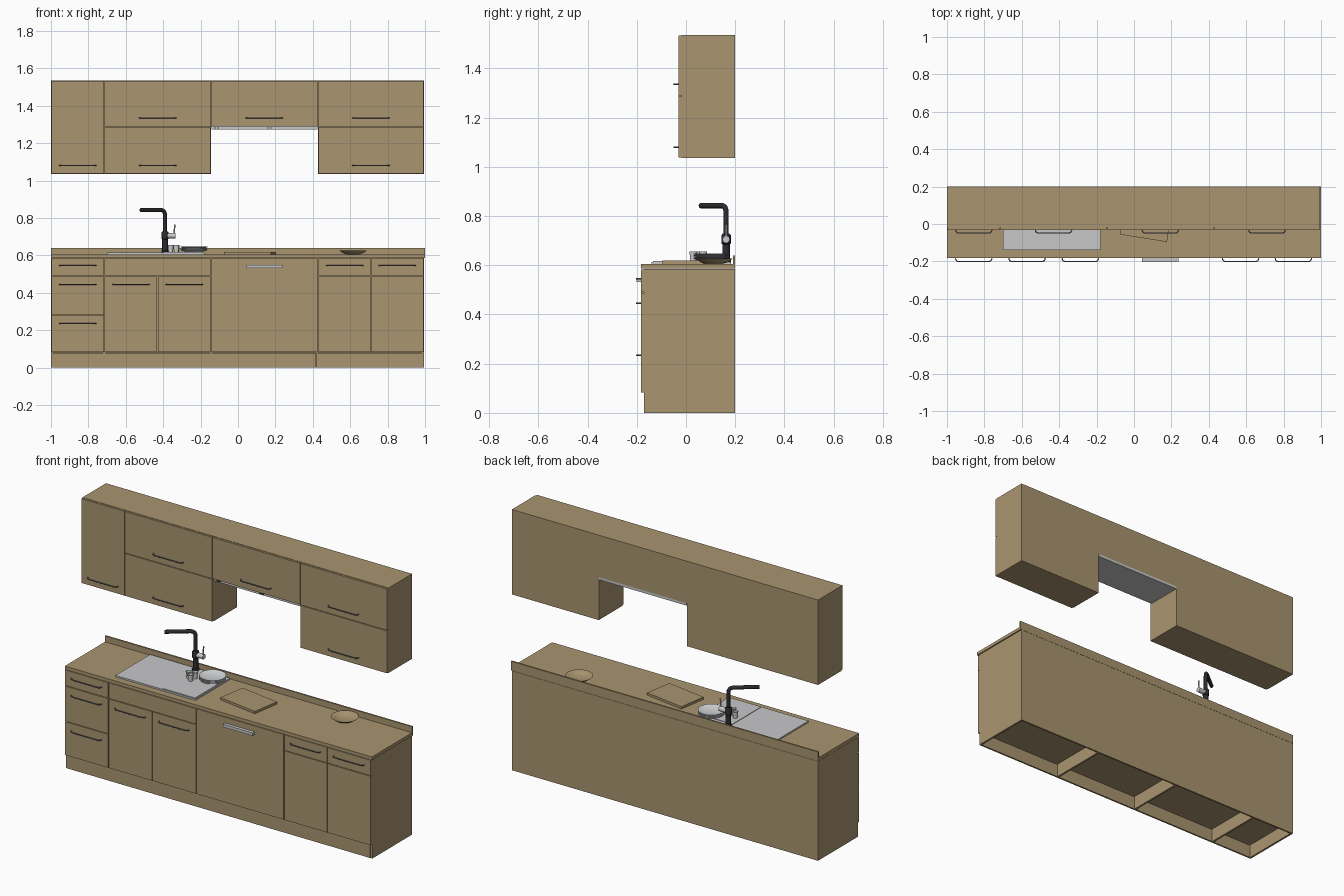
import bpy, bmesh, math
from mathutils import Vector, Matrix

if "Cube" in bpy.data.objects:
    bpy.data.objects.remove(bpy.data.objects["Cube"])


def material(name, rgb):
    m = bpy.data.materials.new(name)
    m.diffuse_color = (*rgb, 1)
    m.use_nodes = True
    m.node_tree.nodes["Principled BSDF"].inputs["Base Color"].default_value = m.diffuse_color
    return m


WOOD = material("tan wood", (0.40, 0.30, 0.16))
STEEL = material("light steel", (0.58, 0.58, 0.59))
HANDLE = material("grey handle metal", (0.17, 0.18, 0.21))
BLACK = material("black tap", (0.025, 0.025, 0.03))
CHINA = material("white china", (0.66, 0.67, 0.68))


def add(name, bm, mat, smooth=False):
    bmesh.ops.recalc_face_normals(bm, faces=bm.faces)
    me = bpy.data.meshes.new(name)
    bm.to_mesh(me)
    bm.free()
    me.materials.append(mat)
    ob = bpy.data.objects.new(name, me)
    bpy.context.collection.objects.link(ob)
    if smooth:
        bpy.ops.object.select_all(action='DESELECT')
        ob.select_set(True)
        bpy.context.view_layer.objects.active = ob
        bpy.ops.object.shade_smooth_by_angle(angle=math.radians(40))
    return ob


def box(name, x, y, z, mat=WOOD):
    bm = bmesh.new()
    bmesh.ops.create_cube(bm, size=1)
    for v in bm.verts:
        v.co = [(a + b) / 2 + c * (b - a) for (a, b), c in zip((x, y, z), v.co)]
    return add(name, bm, mat)


def lathe(name, profile, loc, mat, steps=32):
    bm = bmesh.new()
    vs = [bm.verts.new((r, 0, z)) for r, z in profile]
    es = [bm.edges.new(p) for p in zip(vs, vs[1:])]
    bmesh.ops.spin(bm, geom=vs + es, cent=(0, 0, 0), axis=(0, 0, 1),
                   angle=math.tau, steps=steps)
    bmesh.ops.remove_doubles(bm, verts=bm.verts, dist=1e-5)
    bmesh.ops.translate(bm, vec=loc, verts=bm.verts)
    return add(name, bm, mat, True)


def tube(name, points, radius, mat, bend=0.0):
    # round each inner corner with a short quadratic arc
    p = [Vector(q) for q in points]
    path = [p[0]]
    for a, b, c in zip(p, p[1:], p[2:]):
        s, e = b + (a - b).normalized() * bend, b + (c - b).normalized() * bend
        path += [s.lerp(b, t / 6).lerp(b.lerp(e, t / 6), t / 6) for t in range(7)]
    path.append(p[-1])
    cu = bpy.data.curves.new(name, 'CURVE')
    cu.dimensions = '3D'
    cu.bevel_depth, cu.bevel_resolution, cu.use_fill_caps = radius, 3, True
    sp = cu.splines.new('POLY')
    sp.points.add(len(path) - 1)
    for pt, co in zip(sp.points, path):
        pt.co = (*co, 1)
    cu.materials.append(mat)
    ob = bpy.data.objects.new(name, cu)
    bpy.context.collection.objects.link(ob)
    return ob


def handle(name, x, y, z):
    tube(name, [(x - 0.098, y, z), (x - 0.092, y - 0.018, z),
                (x + 0.092, y - 0.018, z), (x + 0.098, y, z)], 0.003, HANDLE, 0.014)


G = 0.002  # half gap between fronts


def front(name, x0, x1, z0, z1, y):
    box(name, (x0 + G, x1 - G), (y, y + 0.012), (z0 + G, z1 - G))


A, B, C, D, E, F, H = -1, -0.715, -0.43, -0.145, 0.428, 0.71, 0.994

# base carcass, open underneath the floor
box("base_carcass", (A, H), (-0.171, 0.2), (0.08, 0.585))
box("base_back_skirt", (A, H), (0.19, 0.2), (0, 0.08))
for i, x in enumerate((A, B - 0.006, D - 0.006, E - 0.012, H - 0.012)):
    box(f"base_divider_{i}", (x, x + 0.012), (-0.17, 0.19), (0, 0.08))
box("plinth_left", (A, E - 0.013), (-0.171, -0.161), (0, 0.078))
box("plinth_right", (E - 0.009, H - 0.013), (-0.171, -0.161), (0, 0.078))

# base drawer fronts and doors
Y = -0.183
for i, (x0, x1, z0, z1) in enumerate([
        (A, B, 0.49, 0.585), (A, B, 0.28, 0.49), (A, B, 0.08, 0.28),
        (B, D, 0.49, 0.585), (B, C, 0.08, 0.49), (C, D, 0.08, 0.49),
        (D, E, 0.08, 0.585),
        (E, F, 0.49, 0.585), (F, H, 0.49, 0.585), (E, F, 0.08, 0.49), (F, H, 0.08, 0.49)]):
    front(f"base_front_{i}", x0, x1, z0, z1, Y)
for i, (x, z) in enumerate([(-0.857, 0.545), (-0.857, 0.445), (-0.857, 0.235),
                            (-0.572, 0.445), (-0.287, 0.445), (0.57, 0.545), (0.852, 0.545)]):
    handle(f"base_handle_{i}", x, Y, z)
box("appliance_handle", (0.043, 0.237), (-0.202, Y), (0.532, 0.549), STEEL)

# worktop and upstand
box("worktop", (-1, 1), (-0.183, 0.2), (0.586, 0.605))
box("upstand", (-1, 1), (0.19, 0.2), (0.605, 0.64))

# upper cabinets, shorter over the hob
box("upper_cabinet_left", (A, D), (-0.019, 0.2), (1.035, 1.535))
box("upper_cabinet_middle", (D, E), (-0.019, 0.2), (1.288, 1.535))
box("upper_cabinet_right", (E, H), (-0.019, 0.2), (1.035, 1.535))
for i, (x0, x1, z0, z1) in enumerate([
        (A, B, 1.035, 1.535), (B, D, 1.288, 1.535), (B, D, 1.035, 1.288),
        (D, E, 1.288, 1.535), (E, H, 1.288, 1.535), (E, H, 1.035, 1.288)]):
    front(f"upper_front_{i}", x0, x1, z0, z1, -0.031)
for i, (x, z) in enumerate([(-0.857, 1.08), (-0.43, 1.335), (-0.43, 1.08),
                            (0.14, 1.335), (0.711, 1.335), (0.711, 1.08)]):
    handle(f"upper_handle_{i}", x, -0.031, z)

# slim extractor hood with small switches
box("extractor_hood", (D + 0.002, E - 0.002), (-0.019, 0.2), (1.273, 1.288), STEEL)
for i, x in enumerate((-0.125, -0.11, 0.155, 0.17)):
    box(f"hood_switch_{i}", (x, x + 0.008), (-0.022, -0.019), (1.277, 1.284), BLACK)

# sink with drainer and covered basin
box("sink_drainer", (-0.70, -0.18), (-0.14, 0.182), (0.605, 0.614), STEEL)
box("sink_basin_cover", (-0.395, -0.185), (-0.135, 0.13), (0.614, 0.617), STEEL)

# tap
TX, TY = -0.39, 0.163
lathe("tap_base", [(0, 0), (0.02, 0), (0.02, 0.012), (0.015, 0.016), (0.015, 0.075),
                   (0.019, 0.078), (0.019, 0.112), (0.014, 0.118), (0, 0.118)],
      (TX, TY, 0.61), BLACK, 20)
tube("tap_spout", [(TX, TY, 0.70), (TX, TY, 0.842), (-0.52, 0.06, 0.842)], 0.011, BLACK, 0.03)
tube("tap_valve", [(TX, TY, 0.705), (-0.335, TY, 0.705)], 0.015, STEEL)
tube("tap_lever", [(-0.342, TY, 0.705), (-0.338, TY, 0.765)], 0.004, STEEL)

# stacked plates
for i in range(4):
    lathe(f"plate_{i}", [(0, 0), (0.04, 0), (0.072, 0.011), (0.072, 0.013),
                         (0.042, 0.004), (0, 0.004)],
          (-0.235, 0.10, 0.617 + i * 0.006), CHINA)

# small cups
for i, (x, y) in enumerate([(-0.36, 0.055), (-0.328, 0.07), (-0.33, 0.03)]):
    lathe(f"cup_{i}", [(0, 0), (0.012, 0), (0.016, 0.038), (0.0145, 0.038),
                       (0.011, 0.003), (0, 0.003)], (x, y, 0.617), CHINA, 20)

# chopping board, turned slightly
board = box("chopping_board", (-0.127, 0.127), (-0.085, 0.085), (0.605, 0.619))
board.data.transform(Matrix.Translation((0.064, 0.008, 0)) @ Matrix.Rotation(math.radians(-9), 4, 'Z'))

# shallow wooden bowl
lathe("wooden_bowl", [(0, 0), (0.03, 0), (0.055, 0.007), (0.075, 0.022), (0.072, 0.022),
                      (0.052, 0.010), (0.028, 0.004), (0, 0.004)], (0.615, 0.115, 0.605), WOOD)
